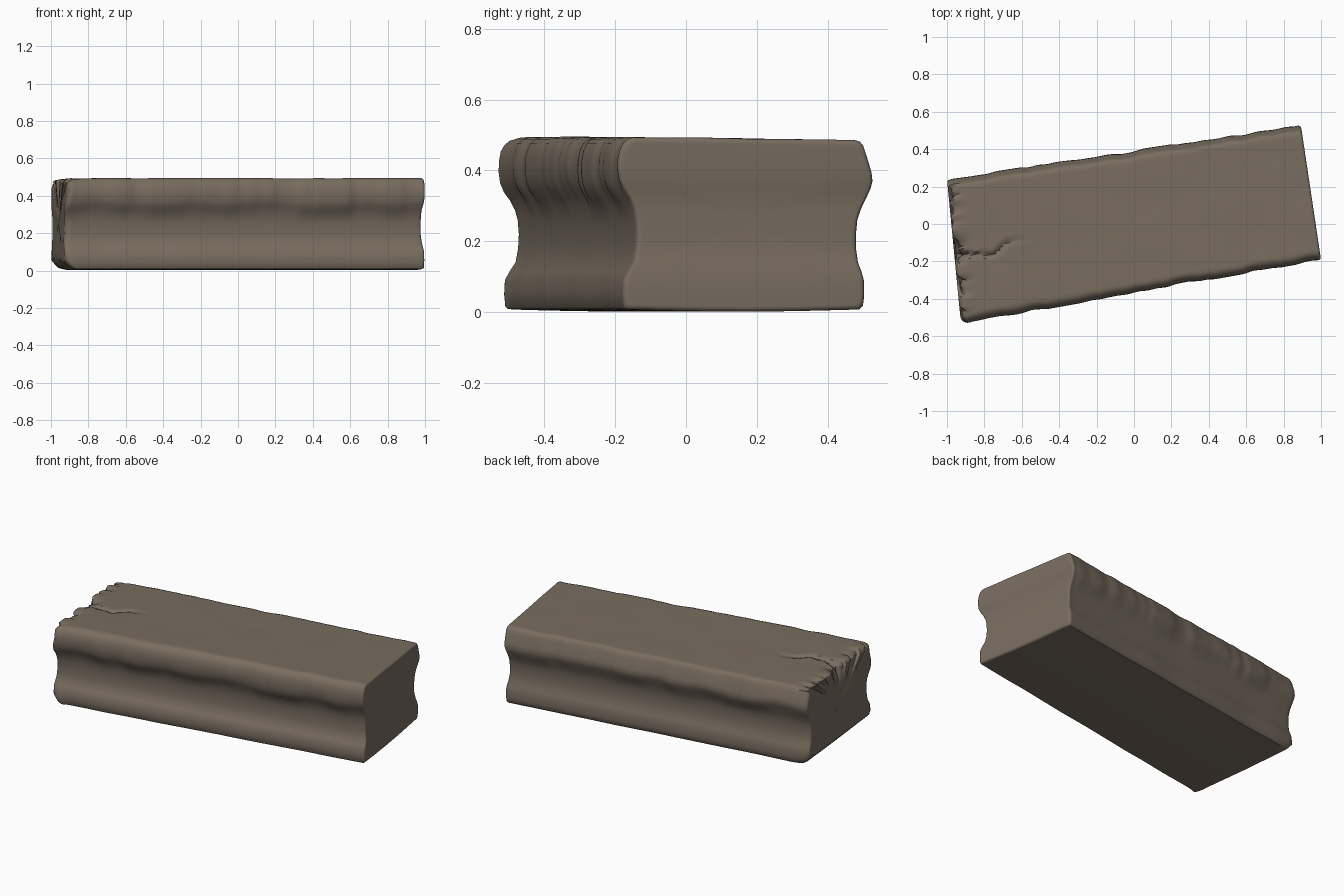
import bpy, bmesh, math
from mathutils import Vector, noise

if "Cube" in bpy.data.objects:
    bpy.data.objects.remove(bpy.data.objects["Cube"])

# plan corners of the skewed block: back-left, back-right, front-right, front-left
BL, BR = Vector((-1.0, 0.24)), Vector((0.892, 0.53))
FR, FL = Vector((1.0, -0.192)), Vector((-0.925, -0.535))
HALF = 0.37

# side profiles as (inset, height), bottom to top
FRONT = [(.024, .009), (.018, .016), (.015, .05), (.017, .09), (.03, .115), (.046, .14), (.053, .18),
         (.055, .22), (.052, .26), (.045, .29), (.031, .32), (.014, .345), (.004, .37), (0, .40),
         (.001, .43), (.006, .455), (.016, .477), (.03, .489), (.045, .494)]
BACK = [(.04, .008), (.03, .018), (.026, .045), (.027, .09), (.034, .115), (.044, .14), (.05, .18),
        (.05, .22), (.046, .26), (.036, .29), (.02, .32), (.006, .348), (0, .37), (.003, .395),
        (.012, .425), (.02, .45), (.027, .47), (.036, .481), (.05, .485)]
CRACK = [Vector(p) for p in ((-1.0, -.155), (-.85, -.165), (-.75, -.165), (-.68, -.10), (-.62, -.085), (-.54, -.085))]


def n1(a, b=0.0, c=0.0):
    return noise.noise(Vector((a, b, c)))


def lerp(a, b, t):
    return a + (b - a) * t


def smooth(a, b, x):
    t = min(1, max(0, (x - a) / (b - a)))
    return t * t * (3 - 2 * t)


def ring_points():
    """Cross-section loop: front up, top across, back down, bottom across."""
    pts = [(-HALF + i, z) for i, z in FRONT]
    a, b = pts[-1], (HALF - BACK[-1][0], BACK[-1][1])
    pts += [(lerp(a[0], b[0], k / 44), lerp(a[1], b[1], k / 44)) for k in range(1, 44)]
    pts += [(HALF - i, z) for i, z in reversed(BACK)]
    a, b = pts[-1], pts[0]
    pts += [(lerp(a[0], b[0], k / 16), .008 - .006 * math.sin(math.pi * k / 16)) for k in range(1, 16)]
    return pts


def crack_depth(p):
    """Depth of the split in the top face at plan position p."""
    best = 1.0
    for a, b in zip(CRACK, CRACK[1:]):
        d = b - a
        t = min(1, max(0, (p - a).dot(d) / d.length_squared))
        best = min(best, (p - a - d * t).length)
    return .02 * max(0, 1 - best / .018) * smooth(-.52, -.75, p.x)


def place(t, v, z, inset, shrink):
    """Map length fraction t, width v and height z to the worn block."""
    s = v / HALF
    # uneven lip and worn edges on the long sides
    lip = smooth(.27, .36, z)
    side = -1 if v < 0 else 1
    edge = smooth(.28, .35, abs(v))
    wave = n1(t * 9, side * 3.1) + .5 * n1(t * 24, side * 5.7)
    v -= side * edge * lip * .014 * max(-.15, wave + .1)
    if .2 < z < .46:
        z += edge * .022 * n1(t * 8, side * 7.3, 2) * smooth(.2, .32, z) * smooth(.46, .38, z)
    v += side * edge * (1 - lip) * .005 * n1(t * 7, side, 4)
    # rounded ends
    r = inset * (lerp(1.0, .35, smooth(-.3, .1, v)) if t < .5 else .4)
    v *= (1 - r / HALF) * shrink
    z = .25 + (z - .25) * (1 - r / .25) * shrink
    k = .5 + .5 * v / HALF
    p = lerp(lerp(FL, FR, t), lerp(BL, BR, t), k)
    # chipped upper edge and undercut foot of the left end
    near = smooth(.06, 0, t)
    chip = max(0, n1(s * 4.5, 1.3) + .6 * n1(s * 11, 8.1) + .15)
    p.x += near * (smooth(.33, .48, z) * .055 * chip + max(0, .05 - z) * .9)
    p.x += near * .012 * (1 - s * s) * smooth(.1, .25, z) * smooth(.42, .3, z)
    # slight hollow in the right end below its lip
    p.x -= smooth(.97, 1, t) * .014 * smooth(.08, .2, z) * smooth(.4, .3, z)
    if z > .47:
        z -= crack_depth(p)
        z += .003 * n1(p.x * 5, p.y * 5, 6)
        z -= near * .03 * chip
    return (p.x, p.y, max(0, z))


# stations: (fraction, inset, shrink) with concentric rings on both end caps
R = .035
L = 1.91
caps = [.12, .3, .5, .68, .82, .92, .97]
round_in = [(R * (1 - math.cos(a)), R * (1 - math.sin(a))) for a in (math.pi / 2 * k / 6 for k in range(7))]
stations = [(0, R, c) for c in caps]
stations += [(d / L, i, 1) for d, i in round_in]
stations += [(lerp(R, L - R * .4, k / 170) / L, 0, 1) for k in range(1, 170)]
stations += [(1 - d * .4 / L, i, 1) for d, i in reversed(round_in)]
stations += [(1, R, c) for c in reversed(caps)]

bm = bmesh.new()
pts = ring_points()
rings = [[bm.verts.new(place(t, v, z, i, c)) for v, z in pts] for t, i, c in stations]
n = len(pts)
for a, b in zip(rings, rings[1:]):
    for j in range(n):
        bm.faces.new((a[j], a[(j + 1) % n], b[(j + 1) % n], b[j]))
bm.faces.new(rings[0])
bm.faces.new(rings[-1])
bmesh.ops.recalc_face_normals(bm, faces=bm.faces[:])

mesh = bpy.data.meshes.new("stone_block")
bm.to_mesh(mesh)
bm.free()
block = bpy.data.objects.new("stone_block", mesh)
bpy.context.collection.objects.link(block)

# single weathered stone colour
mat = bpy.data.materials.new("weathered brown stone")
mat.diffuse_color = (.19, .152, .115, 1)
mat.use_nodes = True
mat.node_tree.nodes["Principled BSDF"].inputs["Base Color"].default_value = mat.diffuse_color
mesh.materials.append(mat)

bpy.context.view_layer.objects.active = block
block.select_set(True)
bpy.ops.object.shade_smooth_by_angle(angle=math.radians(40))
